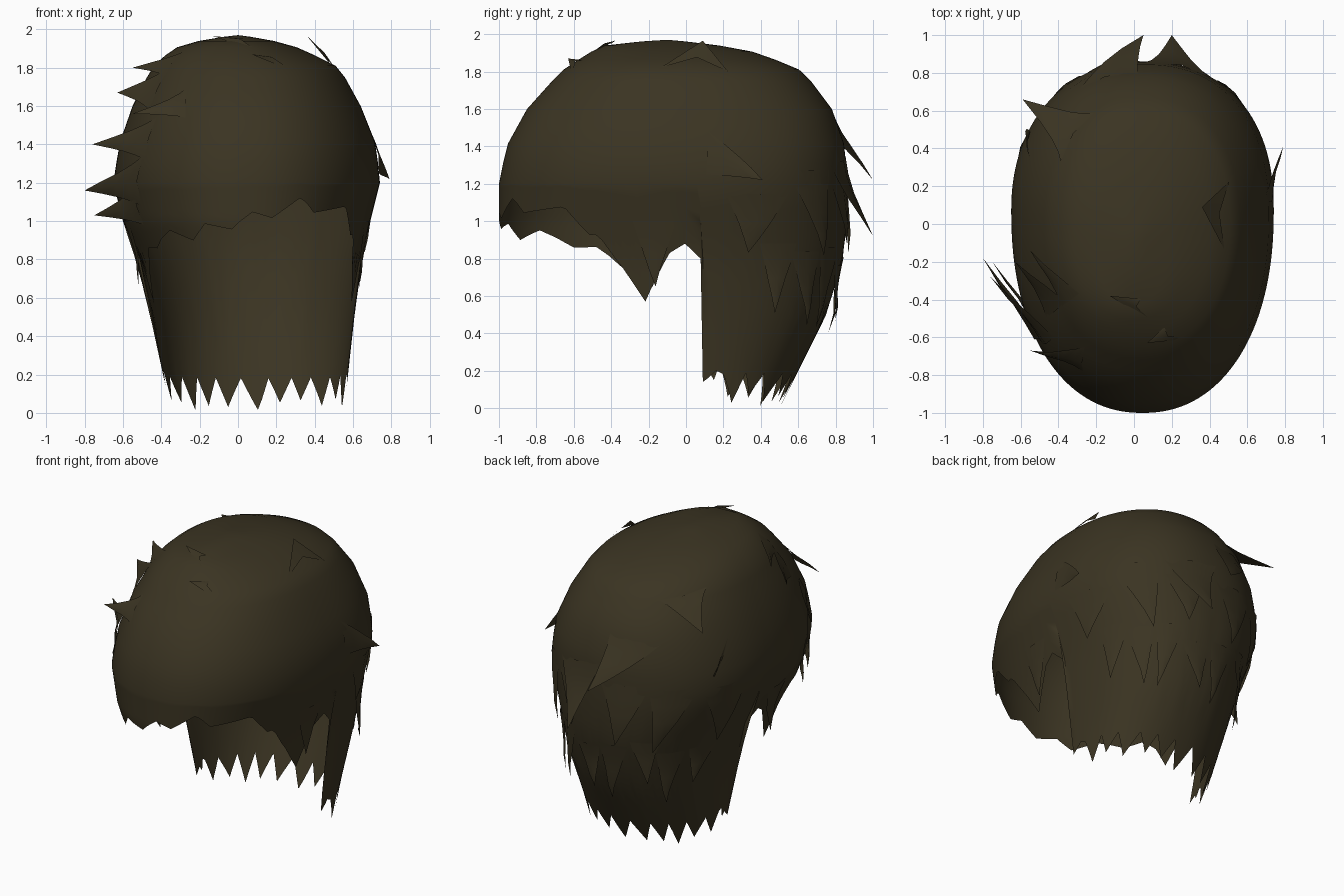
import bpy, bmesh, math, random
from mathutils import Vector

if "Cube" in bpy.data.objects:
    bpy.data.objects.remove(bpy.data.objects["Cube"])

random.seed(7)
hair = bpy.data.materials.new("dark brown hair")
hair.diffuse_color = (0.043, 0.034, 0.016, 1)
hair.use_nodes = True
hair.node_tree.nodes["Principled BSDF"].inputs["Base Color"].default_value = hair.diffuse_color

# Head sections: height, left, right, front, middle (y), back
LEVELS = [
    (0.00, -.35, .56, -.75, .09, .50), (0.20, -.39, .57, -.78, .09, .60),
    (0.50, -.44, .60, -.88, .09, .75), (0.80, -.51, .64, -.97, .09, .84),
    (1.00, -.60, .69, -1.0, .09, .86), (1.20, -.65, .74, -1.0, .07, .86),
    (1.40, -.62, .72, -.96, .05, .85), (1.60, -.55, .64, -.85, .03, .78),
    (1.80, -.45, .53, -.67, .00, .63), (1.90, -.34, .33, -.52, -.05, .39),
    (1.95, -.17, .15, -.41, -.08, .12), (1.97, 0, 0, -.1, -.1, -.1)]

# Lower edge: angle (0 right, 90 back, 180 left, 270 front), height
RIM = [(0, .14), (10, .24), (20, .19), (90, .18), (160, .19), (170, .24), (180, .14),
       (182, .80), (184, .88), (188, .83), (196, .57), (202, .75), (210, .88),
       (225, .94), (250, .98), (270, 1.04), (295, 1.13), (320, 1.07), (332, .90),
       (338, .75), (344, .57), (352, .83), (356, .88), (358, .80), (360, .14)]


def table(rows, key):
    """Linear lookup in rows sorted by their first value."""
    key = min(max(key, rows[0][0]), rows[-1][0])
    for a, b in zip(rows, rows[1:]):
        if key <= b[0]:
            f = (key - a[0]) / (b[0] - a[0])
            return [p + (q - p) * f for p, q in zip(a, b)]


def surface(deg, z, grow=1.0):
    """Point on the head form at an angle and height."""
    _, left, right, front, mid, back = table(LEVELS, z)
    c, s = math.cos(math.radians(deg)), math.sin(math.radians(deg))
    power = 2 / (2.2 if s <= 0 else 2.3 if c > 0 else 2.15)
    x = math.copysign(abs(c) ** power, c) * (right - left) / 2
    y = math.copysign(abs(s) ** power, s) * (back - mid if s > 0 else mid - front)
    return Vector(((left + right) / 2 + x * grow, mid + y * grow, z))


def finish(bm, name):
    bmesh.ops.recalc_face_normals(bm, faces=bm.faces[:])
    mesh = bpy.data.meshes.new(name)
    bm.to_mesh(mesh)
    bm.free()
    mesh.materials.append(hair)
    ob = bpy.data.objects.new(name, mesh)
    bpy.context.collection.objects.link(ob)
    bpy.ops.object.select_all(action='DESELECT')
    ob.select_set(True)
    bpy.context.view_layer.objects.active = ob
    bpy.ops.object.shade_smooth_by_angle(angle=math.radians(50))


# Main hair shell: even crown rows, then rows that stretch to a jagged edge
COLS, CROWN, SKIRT, BAND = 180, 12, 8, 1.2
teeth = {}
pos = 3
while pos < COLS - 1:
    width = random.choice((7, 8, 9, 10)) if pos < 90 else random.choice((7, 10, 13))
    size = random.uniform(.65, 1)
    tip = random.randint(3, width - 3)
    for k in range(width):
        teeth[pos + k] = size * (k / tip if k <= tip else (width - k) / (width - tip))
    pos += width
bm = bmesh.new()
apex = bm.verts.new((0, -.1, 1.97))
columns = []
for i in range(COLS):
    deg = i * 2
    rim = table(RIM, deg)[1]
    depth = .175 if 4 < deg < 176 else (.08 if 206 < deg < 330 else 0)
    rim = max(rim - depth * teeth.get(i, 0), 0.005)
    deg = {182: 180.4, 358: 359.6}.get(deg, deg)   # crisp vertical edge of the curtain
    heights = [1.97 - (1.97 - BAND) * (r / CROWN) ** 1.8 for r in range(1, CROWN + 1)]
    heights += [BAND + (rim - BAND) * r / SKIRT for r in range(1, SKIRT + 1)]
    columns.append([bm.verts.new(surface(deg, z)) for z in heights])
for i in range(COLS):
    a, b = columns[i], columns[(i + 1) % COLS]
    bm.faces.new((apex, a[0], b[0]))
    for r in range(CROWN + SKIRT - 1):
        bm.faces.new((a[r], a[r + 1], b[r + 1], b[r]))
finish(bm, "hair_shell")


def lock(bm, a, b, tip, end):
    """Strand from root corners a and b (angle, height) along the shell
    toward surface spot end, finishing at the free point tip."""
    rows = []
    lift = tip - surface(*end)
    for f in (0, .25, .5, .75):
        row = []
        for k in (0, .5, 1):
            deg = a[0] + (b[0] - a[0]) * k
            z = a[1] + (b[1] - a[1]) * k
            deg += (end[0] - deg) * f
            z += (end[1] - z) * f
            p = surface(deg, z, 1 + .02 * f + (.012 if k == .5 else 0))
            row.append(bm.verts.new(p + lift * f ** 2.2))
        rows.append(row)
    point = bm.verts.new(tip)
    for p, q in zip(rows, rows[1:]):
        for k in (0, 1):
            bm.faces.new((p[k], p[k + 1], q[k + 1], q[k]))
    for k in (0, 1):
        bm.faces.new((rows[-1][k], rows[-1][k + 1], point))


# Stray tufts: root corners (angle, height), free tip, surface spot below the tip
bm = bmesh.new()
TUFTS = [
    ((4, 1.48), (2, 1.25), (.79, .41, 1.22), (22, 1.23)),
    ((92, 1.55), (122, 1.52), (.05, 1.0, 1.22), (93, 1.26)),
    ((62, 1.30), (90, 1.35), (.20, 1.0, .92), (80, .98)),
    ((150, 1.80), (118, 1.76), (-.59, .66, 1.66), (138, 1.68)),
    ((218, 1.34), (216, 1.08), (-.80, -.18, 1.16), (194, 1.17)),
    ((222, 1.54), (220, 1.32), (-.76, -.28, 1.40), (198, 1.41)),
    ((212, 1.18), (214, .98), (-.75, -.20, 1.03), (195, 1.04)),
    ((216, 1.80), (214, 1.58), (-.63, -.20, 1.67), (192, 1.68)),
    ((218, 1.88), (216, 1.76), (-.55, -.14, 1.80), (188, 1.81)),
    ((238, 1.70), (241, 1.54), (-.55, -.67, 1.56), (226, 1.57)),
    ((160, 1.50), (150, 1.28), (-.57, .50, 1.30), (147, 1.32))]
for a, b, tip, end in TUFTS:
    lock(bm, a, b, Vector(tip), end)
finish(bm, "stray_tufts")

# Upturned crown tufts
bm = bmesh.new()
for root_a, root_b, tip in (((350, 1.82), (18, 1.80), (.36, .09, 1.965)),
                            ((290, 1.86), (298, 1.78), (.07, -.63, 1.87)),
                            ((285, 1.95), (285, 1.88), (-.13, -.38, 1.965))):
    a, b = surface(*root_a, .99), surface(*root_b, .99)
    ridge = (a + b) / 2 * .7 + Vector(tip) * .3 + Vector((0, 0, .02))
    va, vb, vr, vt = [bm.verts.new(p) for p in (a, b, ridge, tip)]
    for f in ((va, vr, vt), (vr, vb, vt)):
        bm.faces.new(f)
finish(bm, "crown_tufts")

# Layered strands down the back: upper tier and nape tier
bm = bmesh.new()
for first, last, count, root, low, half, flare in ((20, 160, 6, 1.20, .82, 13, 1.05),
                                                   (28, 152, 8, .82, .46, 9, 1.10)):
    for i in range(count):
        deg = first + (last - first) * i / (count - 1) + random.uniform(-4, 4)
        end = (deg + random.uniform(-7, 7), low + random.uniform(-.08, .1))
        z = root + random.uniform(-.08, .08)
        lock(bm, (deg - half, z), (deg + half, z), surface(*end, flare), end)
finish(bm, "back_layers")

# Side wisps beside the ears
bm = bmesh.new()
for deg, grow in ((192, 1.10), (348, 1.04)):
    lock(bm, (deg - 6, 1.0), (deg + 6, 1.0), surface(deg, .65, grow), (deg, .65))
finish(bm, "side_wisps")
